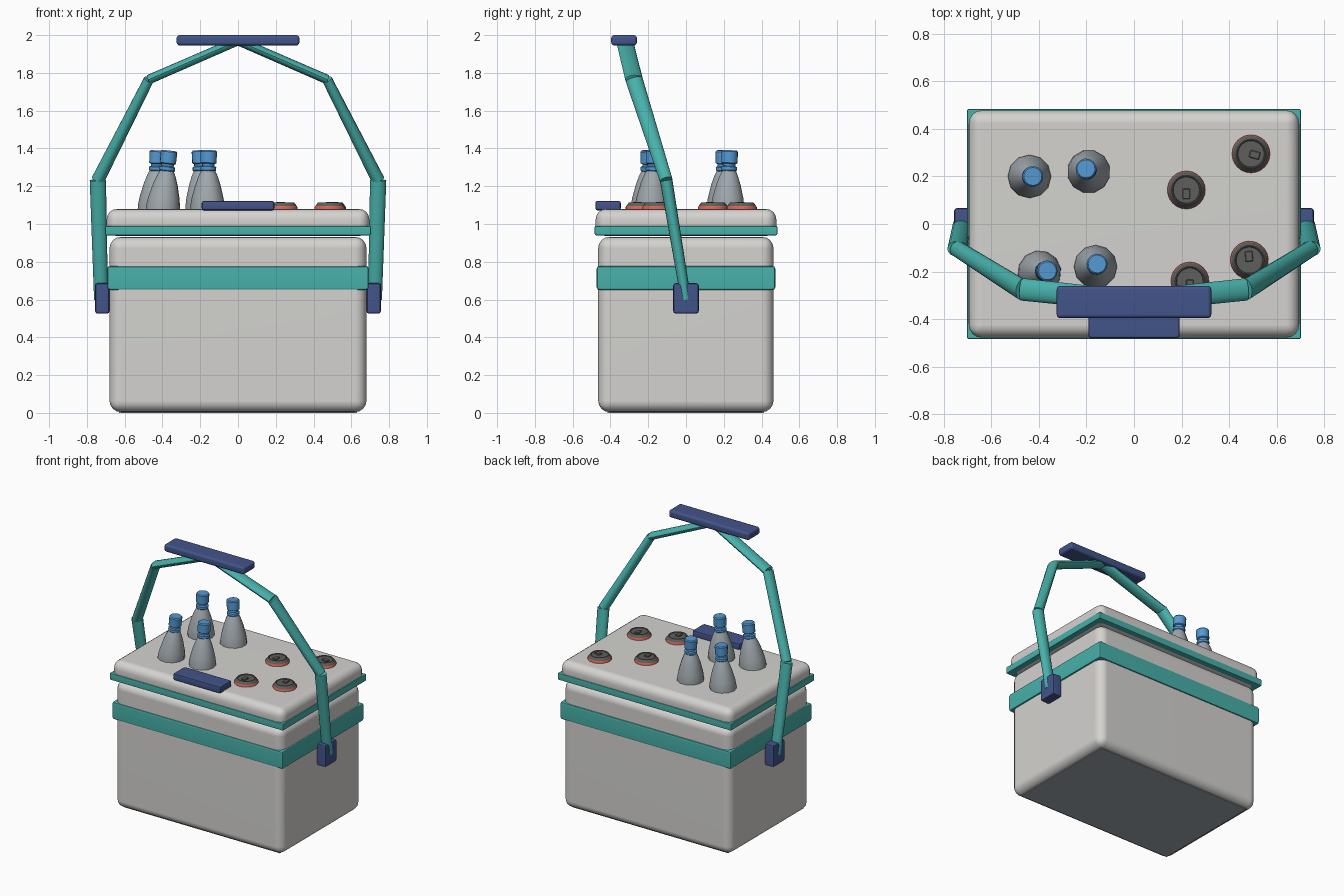
import bpy, bmesh, math
from mathutils import Vector, Matrix

if "Cube" in bpy.data.objects:
    bpy.data.objects.remove(bpy.data.objects["Cube"])


def material(name, rgb):
    def lin(c):
        c /= 255
        return c / 12.92 if c <= 0.04045 else ((c + 0.055) / 1.055) ** 2.4
    m = bpy.data.materials.new(name)
    m.diffuse_color = (*[lin(c) for c in rgb], 1)
    m.use_nodes = True
    m.node_tree.nodes["Principled BSDF"].inputs["Base Color"].default_value = m.diffuse_color
    return m


SHELL = material("warm_light_grey", (212, 211, 208))
TEAL = material("teal", (72, 177, 171))
NAVY = material("navy", (66, 84, 138))
BLUE = material("cap_blue", (84, 153, 210))
RED = material("can_red", (216, 98, 80))
GLASS = material("bottle_grey", (160, 168, 173))
METAL = material("dark_metal", (94, 94, 93))


def finish(name, bm, mats, angle=35, weighted=False):
    bmesh.ops.recalc_face_normals(bm, faces=bm.faces[:])
    me = bpy.data.meshes.new(name)
    bm.to_mesh(me)
    bm.free()
    for m in mats:
        me.materials.append(m)
    ob = bpy.data.objects.new(name, me)
    bpy.context.collection.objects.link(ob)
    bpy.ops.object.select_all(action='DESELECT')
    ob.select_set(True)
    bpy.context.view_layer.objects.active = ob
    bpy.ops.object.shade_smooth_by_angle(angle=math.radians(angle))
    if weighted:
        ob.modifiers.new("weighted_normals", 'WEIGHTED_NORMAL').keep_sharp = True
    return ob


def box(name, lo, hi, mat, bevel=0.0, segs=3):
    bm = bmesh.new()
    bmesh.ops.create_cube(bm, size=1)
    lo, hi = Vector(lo), Vector(hi)
    for v in bm.verts:
        v.co = Vector([(lo[i] + hi[i]) / 2 + v.co[i] * (hi[i] - lo[i]) for i in range(3)])
    if bevel:
        bmesh.ops.bevel(bm, geom=bm.edges[:], offset=bevel, segments=segs,
                        profile=0.5, affect='EDGES', clamp_overlap=True)
    return finish(name, bm, [mat], weighted=True)


def lathe(name, profile, sides, mats, split, matrix, angle=35):
    """Capped revolve of (radius, z); faces above z = split get the second material."""
    bm = bmesh.new()
    rings = [[bm.verts.new((r * math.cos(2 * math.pi * i / sides),
                            r * math.sin(2 * math.pi * i / sides), z))
              for i in range(sides)] for r, z in profile]
    for a, b in zip(rings, rings[1:]):
        for i in range(sides):
            j = (i + 1) % sides
            bm.faces.new((a[i], a[j], b[j], b[i]))
    bm.faces.new(rings[0][::-1])
    bm.faces.new(rings[-1])
    for f in bm.faces:
        f.material_index = int(f.calc_center_median().z > split)
    bmesh.ops.transform(bm, matrix=matrix, verts=bm.verts[:])
    return finish(name, bm, mats, angle)


def strut(name, p, q, r0, r1, mat, sides=16):
    """Tapered oval tube; r0 and r1 are (half depth, half width) at each end."""
    p, q = Vector(p), Vector(q)
    d = (q - p).normalized()
    a = (Vector((0, 1, 0)) - d * d.y).normalized()
    b = d.cross(a)
    bm = bmesh.new()
    rings = []
    for c, (ra, rb) in ((p, r0), (q, r1)):
        rings.append([bm.verts.new(c + a * ra * math.cos(t) + b * rb * math.sin(t))
                      for t in [2 * math.pi * i / sides for i in range(sides)]])
    for i in range(sides):
        j = (i + 1) % sides
        bm.faces.new((rings[0][i], rings[0][j], rings[1][j], rings[1][i]))
    bm.faces.new(rings[0][::-1])
    bm.faces.new(rings[1])
    return finish(name, bm, [mat])


# Cooler body, base plate, lid and trim bands
box("cooler_body", (-0.68, -0.465, 0.004), (0.68, 0.463, 0.932), SHELL, 0.06, 4)
box("base_plate", (-0.63, -0.415, 0.0), (0.63, 0.413, 0.007), GLASS)
box("body_band", (-0.692, -0.473, 0.65), (0.692, 0.473, 0.778), TEAL, 0.015, 2)
box("lid", (-0.695, -0.478, 0.936), (0.695, 0.478, 1.08), SHELL, 0.055, 4)
box("lid_band", (-0.703, -0.484, 0.94), (0.703, 0.484, 0.99), TEAL, 0.008, 2)
box("lid_latch", (-0.192, -0.48, 1.072), (0.192, -0.345, 1.123), NAVY, 0.012, 2)

# Carry handle: side brackets, three oval struts per side, grip
for side, s in (("left", -1), ("right", 1)):
    xs = sorted((s * 0.68, s * 0.757))
    box(f"{side}_bracket", (xs[0], -0.068, 0.525), (xs[1], 0.068, 0.687), NAVY, 0.015, 2)
    pts = [(s * 0.725, 0, 0.60), (s * 0.742, -0.105, 1.232),
           (s * 0.472, -0.275, 1.765), (0, -0.325, 1.97)]
    radii = [((0.027, 0.037), (0.033, 0.043)),
             ((0.034, 0.035), (0.046, 0.027)),
             ((0.047, 0.025), (0.045, 0.024))]
    for i, (r0, r1) in enumerate(radii):
        strut(f"{side}_handle_strut_{i + 1}", pts[i], pts[i + 1], r0, r1, TEAL)
box("handle_grip", (-0.325, -0.396, 1.945), (0.325, -0.26, 2.0), NAVY, 0.016, 3)

# Bottles: base centre and cap centre, leaning slightly
BOTTLE = [(0.09, -0.05), (0.091, 0.015), (0.084, 0.06), (0.066, 0.13), (0.05, 0.175), (0.036, 0.205)]
CAP = [(0.033, 0.195), (0.042, 0.205), (0.042, 0.222), (0.033, 0.227), (0.033, 0.238),
       (0.043, 0.243), (0.044, 0.303), (0.038, 0.31)]
bottles = [((-0.44, 0.2), (-0.425, 0.2)), ((-0.19, 0.22), (-0.202, 0.232)),
           ((-0.398, -0.203), (-0.364, -0.197)), ((-0.162, -0.18), (-0.155, -0.168))]
for n, ((bx, by), (tx, ty)) in enumerate(bottles, 1):
    lean = Vector((tx - bx, ty - by, 0.31)).to_track_quat('Z', 'Y').to_matrix().to_4x4()
    m = Matrix.Translation((bx, by, 1.08)) @ lean
    lathe(f"bottle_{n}", BOTTLE, 12, [GLASS, GLASS], 9, m)
    lathe(f"bottle_cap_{n}", CAP, 14, [BLUE, BLUE], 9, m)

# Drink cans with metal tops and pull tabs: x, y, turn in degrees
CAN = [(0.08, -0.05), (0.08, 0.008), (0.076, 0.015), (0.068, 0.026),
       (0.062, 0.034), (0.058, 0.034), (0.055, 0.029)]
cans = [(0.22, 0.143, 0), (0.492, 0.295, 75), (0.235, -0.24, 0), (0.485, -0.152, 185)]
for n, (x, y, turn) in enumerate(cans, 1):
    m = Matrix.Translation((x, y, 1.08)) @ Matrix.Rotation(math.radians(turn), 4, 'Z')
    lathe(f"can_{n}", CAN, 24, [RED, METAL], 0.016, m)
    tab = box(f"can_tab_{n}", (-0.016, -0.038, 0.026), (0.016, 0.006, 0.037), METAL, 0.003, 1)
    tab.data.transform(m)
